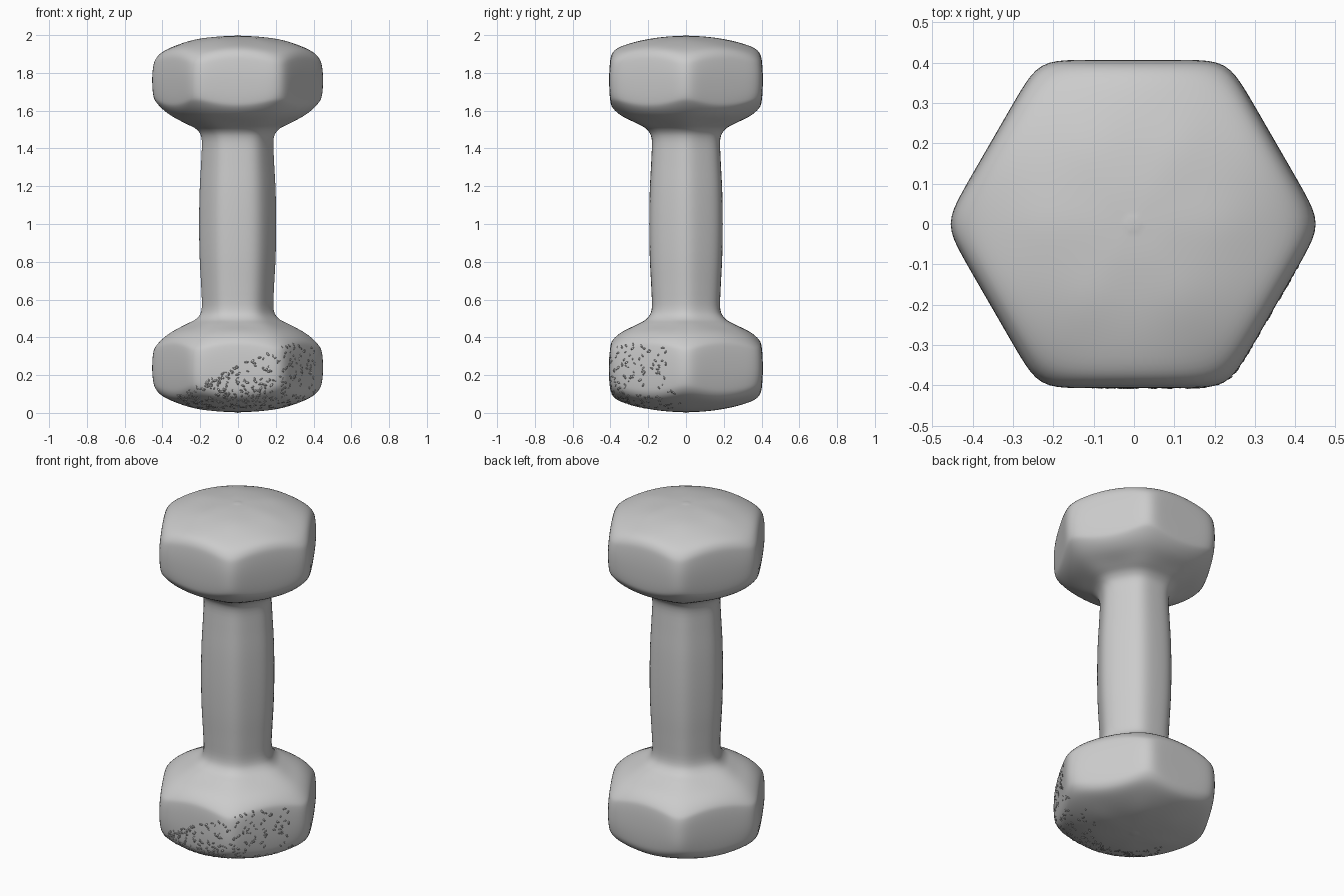
import bpy, bmesh, math, random
from mathutils import Vector, Matrix

cube = bpy.data.objects.get("Cube")
if cube:
    bpy.data.objects.remove(cube, do_unlink=True)

SIDES = 144


def material(name, value):
    mat = bpy.data.materials.new(name)
    mat.use_nodes = True
    colour = (value, value, value, 1)
    mat.diffuse_color = colour
    bsdf = mat.node_tree.nodes["Principled BSDF"]
    bsdf.inputs["Base Color"].default_value = colour
    bsdf.inputs["Roughness"].default_value = 0.6
    return mat


def hexagon(angle, power):
    """Polar radius of a rounded hexagon with unit apothem; higher power is sharper."""
    total = sum(max(0, math.cos(angle - math.radians(30 + 60 * k))) ** power for k in range(6))
    return total ** (-1 / power)


def finish(bm, name, mat):
    mesh = bpy.data.meshes.new(name)
    bm.to_mesh(mesh)
    bm.free()
    mesh.materials.append(mat)
    mesh.polygons.foreach_set("use_smooth", [True] * len(mesh.polygons))
    obj = bpy.data.objects.new(name, mesh)
    bpy.context.collection.objects.link(obj)
    return obj


def spline(rows, steps):
    """Smooth curve through the profile rows."""
    out = []
    for i in range(len(rows) - 1):
        a, b = rows[max(i - 1, 0)], rows[i]
        c, d = rows[i + 1], rows[min(i + 2, len(rows) - 1)]
        for s in range(steps):
            t = s / steps
            out.append([q + t / 2 * (r - p + t * (2 * p - 5 * q + 4 * r - u + t * (3 * (q - r) + u - p)))
                        for p, q, r, u in zip(a, b, c, d)])
    return out + [list(rows[-1])]


# Half profile, bottom to middle: apothem, height, corner sharpness, corner lift
half = [
    (0.02, 0.004, 7, 0), (0.10, 0.008, 7, 0), (0.20, 0.021, 8, 0), (0.29, 0.042, 10, 0.01),
    (0.36, 0.068, 13, 0.02), (0.392, 0.1, 16, 0.025), (0.403, 0.15, 18, 0.02),
    (0.407, 0.24, 18, 0), (0.402, 0.34, 18, -0.02), (0.388, 0.385, 15, -0.025),
    (0.34, 0.428, 11, -0.015), (0.26, 0.468, 8, 0), (0.207, 0.5, 7, 0),
    (0.182, 0.55, 7, 0), (0.184, 0.66, 7, 0), (0.192, 0.82, 7, 0), (0.195, 1.0, 7, 0),
]
profile = half + [(r, 2 - z, p, -lift) for r, z, p, lift in half[-2::-1]]

# Dumbbell body: two hexagonal heads flowing into a swollen grip
bm = bmesh.new()
rings = []
for apothem, z, power, lift in spline(profile, 4):
    ring = []
    for i in range(SIDES):
        angle = math.tau * i / SIDES
        k = hexagon(angle, power)
        ring.append(bm.verts.new((apothem * k * math.cos(angle) - 0.002,
                                  apothem * k * math.sin(angle),
                                  z + lift * (k - 1) / 0.1)))
    rings.append(ring)
for low, high in zip(rings, rings[1:]):
    for i in range(SIDES):
        j = (i + 1) % SIDES
        bm.faces.new((low[i], low[j], high[j], high[i]))
for ring, z in ((rings[0], 0), (rings[-1], 2)):
    tip = bm.verts.new((-0.002, 0, z))
    for i in range(SIDES):
        bm.faces.new((tip, ring[i], ring[(i + 1) % SIDES]))
bmesh.ops.recalc_face_normals(bm, faces=bm.faces)
grey = material("plain grey", 0.6)
body = finish(bm, "dumbbell_body", grey)
bpy.context.view_layer.update()

# Rough worn flecks over the lower front of the bottom head
random.seed(4)
bm = bmesh.new()
for _ in range(420):
    x = random.uniform(-0.32, 0.41)
    z = 0.025 + random.random() ** 1.6 * (0.06 + 0.28 * min(1, (x + 0.33) / 0.55))
    hit, spot, normal, _face = body.ray_cast(Vector((x, -2, z)), Vector((0, 1, 0)))
    if not hit:
        continue
    size = random.uniform(0.004, 0.009)
    place = (Matrix.Translation(spot) @ normal.to_track_quat("Z", "Y").to_matrix().to_4x4()
             @ Matrix.Rotation(random.uniform(0, math.pi), 4, "Z")
             @ Matrix.Diagonal((size * 1.5, size * 0.7, 0.002, 1)))
    bmesh.ops.create_icosphere(bm, subdivisions=1, radius=1, matrix=place)
finish(bm, "worn_flecks", grey)
